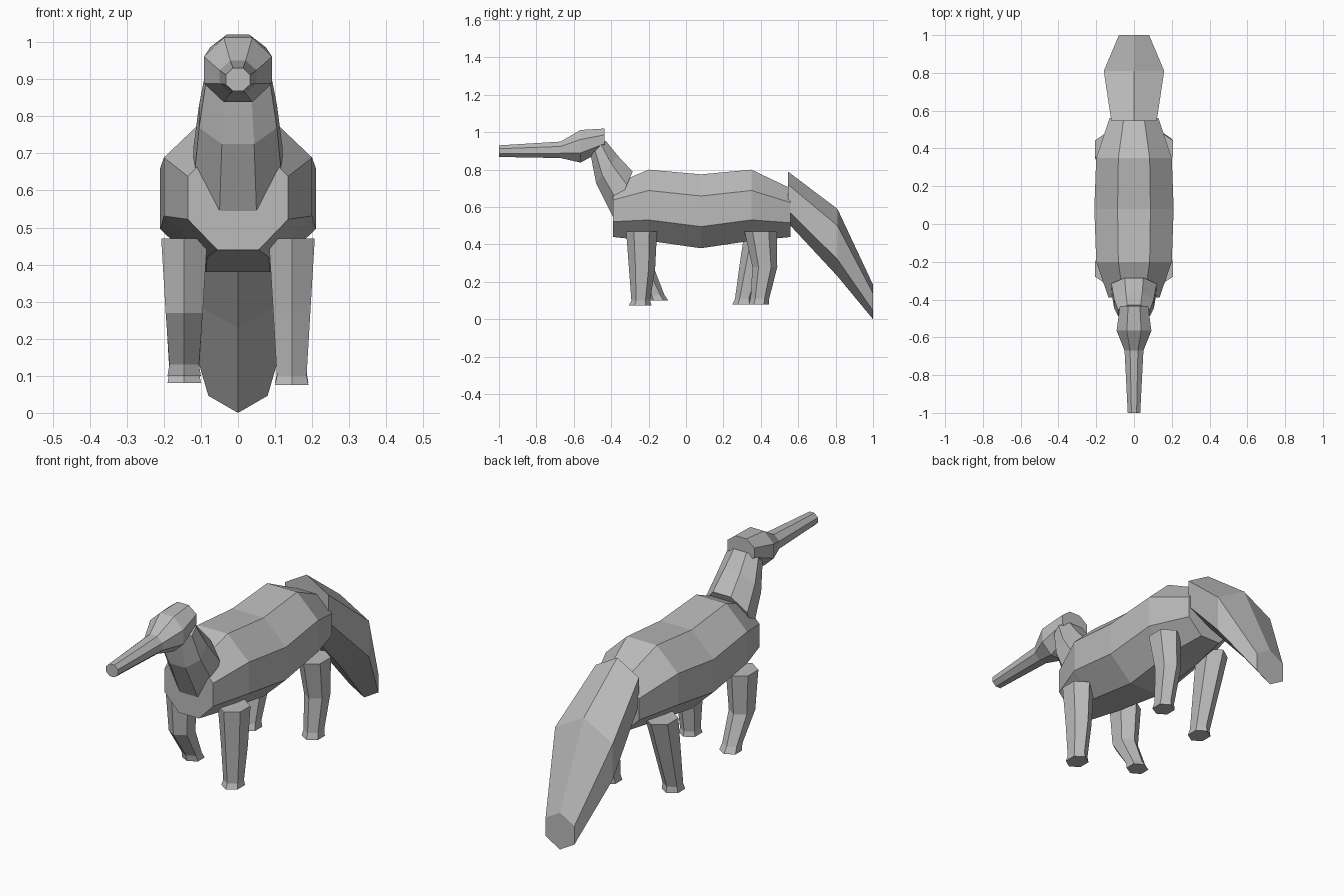
import bpy
import bmesh
from math import cos, sin, pi
from mathutils import Vector

cube = bpy.data.objects.get("Cube")
if cube:
    bpy.data.objects.remove(cube)

grey = bpy.data.materials.new("plain grey")
grey.use_nodes = True
COLOUR = (0.5, 0.5, 0.5, 1)
grey.diffuse_color = COLOUR
grey.node_tree.nodes["Principled BSDF"].inputs["Base Color"].default_value = COLOUR


def ring(start, end, half_width, sides, x):
    """Regular polygon stretched between two (y, z) points, half_width wide in x.
    Eight sides have flats at both ends, six sides have points there."""
    a, b = Vector((x, *start)), Vector((x, *end))
    turn, reach = (0.5, cos(pi / 8)) if sides == 8 else (0, 1)
    side = cos(pi / 8) if sides == 8 else cos(pi / 6)
    points = []
    for i in range(sides):
        angle = 2 * pi * (i + turn) / sides
        p = (a + b) / 2 + (b - a) / 2 * cos(angle) / reach
        points.append(p + Vector((half_width * sin(angle) / side, 0, 0)))
    return points


def loft(name, sections, sides, x=0):
    """Flat-faced tube through (start, end, half_width) sections, capped."""
    bm = bmesh.new()
    loops = [[bm.verts.new(p) for p in ring(*s, sides, x)] for s in sections]
    for low, high in zip(loops, loops[1:]):
        for i in range(sides):
            j = (i + 1) % sides
            bm.faces.new((low[i], low[j], high[j], high[i]))
    bm.faces.new(loops[0])
    bm.faces.new(loops[-1])
    bmesh.ops.recalc_face_normals(bm, faces=bm.faces)
    mesh = bpy.data.meshes.new(name)
    bm.to_mesh(mesh)
    bm.free()
    mesh.materials.append(grey)
    bpy.context.collection.objects.link(bpy.data.objects.new(name, mesh))


def upright(y, low, high, half_width):
    return (y, low), (y, high), half_width


def level(z, front, back, half_width):
    return (front, z), (back, z), half_width


# Trunk with a slight sag in the middle
loft("body", [upright(-0.39, 0.44, 0.72, 0.135),
              upright(-0.2, 0.42, 0.8, 0.2),
              upright(0.08, 0.38, 0.775, 0.21),
              upright(0.35, 0.42, 0.8, 0.2),
              upright(0.56, 0.44, 0.7, 0.13)], 8)

# Neck leaning forward
loft("neck", [((-0.39, 0.545), (-0.285, 0.79), 0.12),
              ((-0.48, 0.725), (-0.365, 0.875), 0.105),
              ((-0.51, 0.88), (-0.43, 0.955), 0.085)], 8)

# Head drawn out into a long snout
loft("head", [upright(-0.435, 0.905, 1.02, 0.075),
              upright(-0.565, 0.838, 1.012, 0.092),
              upright(-0.67, 0.862, 0.95, 0.05),
              upright(-1, 0.868, 0.93, 0.033)], 8)

# Bushy drooping tail
loft("tail", [upright(0.545, 0.515, 0.79, 0.12),
              upright(0.81, 0.23, 0.59, 0.16),
              upright(1, 0, 0.185, 0.08)], 6)

# Legs in mid-stride: top, knee, ankle and foot as (z, front, back)
strides = {
    "front_leg_left": (0.145, [(0.47, -0.32, -0.155), (0.27, -0.305, -0.165),
                               (0.1, -0.292, -0.192), (0.075, -0.305, -0.185)]),
    "front_leg_right": (-0.145, [(0.47, -0.32, -0.155), (0.27, -0.305, -0.17),
                                 (0.13, -0.205, -0.115), (0.1, -0.2, -0.095)]),
    "hind_leg_left": (0.145, [(0.47, 0.313, 0.485), (0.28, 0.355, 0.488),
                              (0.11, 0.345, 0.445), (0.08, 0.335, 0.445)]),
    "hind_leg_right": (-0.145, [(0.47, 0.313, 0.485), (0.28, 0.285, 0.42),
                                (0.11, 0.262, 0.36), (0.08, 0.248, 0.365)]),
}
widths = (0.062, 0.05, 0.04, 0.045)
for name, (x, steps) in strides.items():
    loft(name, [level(*s, w) for s, w in zip(steps, widths)], 6, x)
